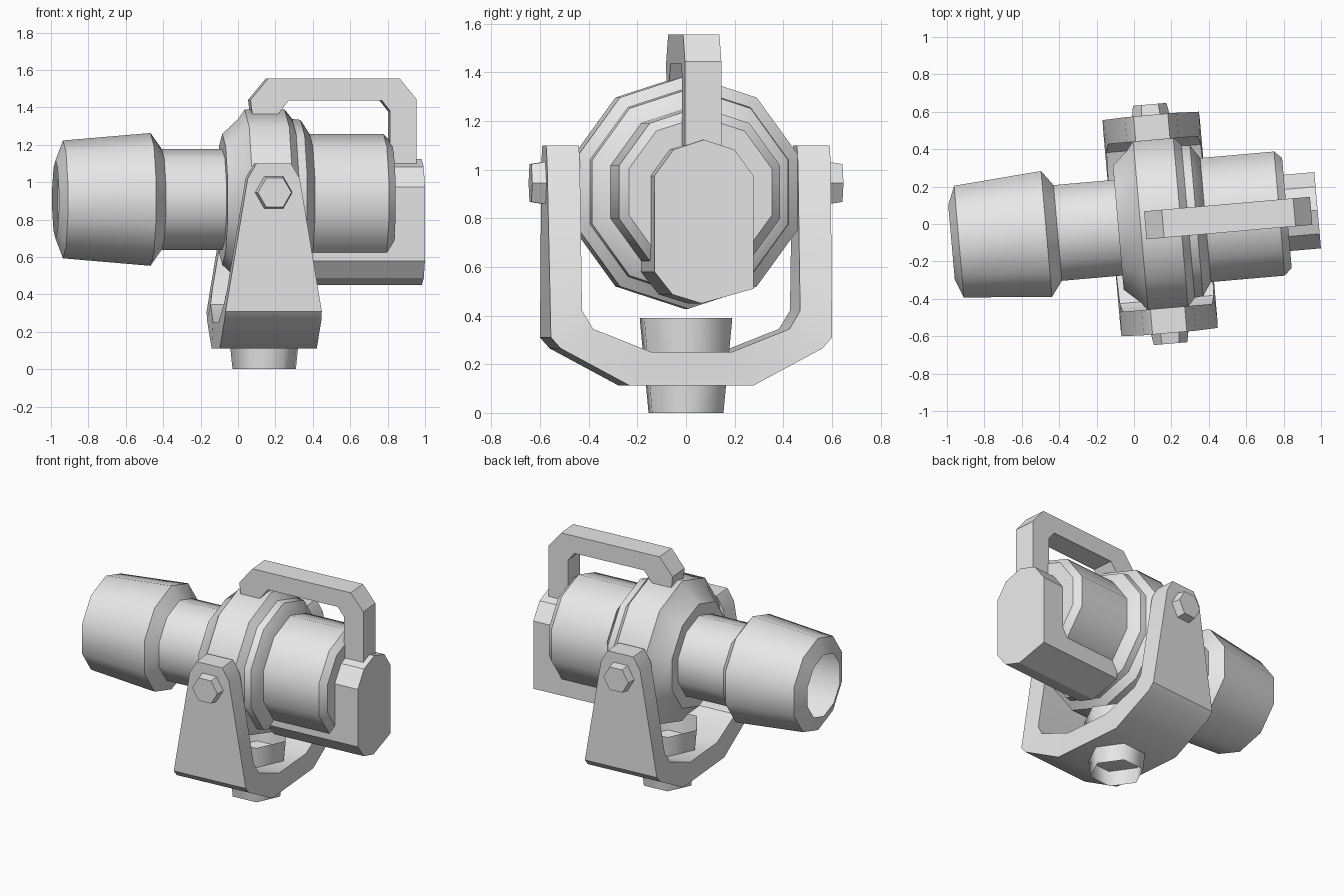
import bpy, bmesh
from math import sin, cos, pi, radians

cube = bpy.data.objects.get("Cube")
if cube:
    bpy.data.objects.remove(cube)

grey = bpy.data.materials.new("light_grey")
grey.use_nodes = True
grey.diffuse_color = (0.8, 0.8, 0.8, 1)
grey.node_tree.nodes["Principled BSDF"].inputs["Base Color"].default_value = (0.8, 0.8, 0.8, 1)

AXIS_Z = 0.908


def loft(name, rings, angle, cap_start=True, cap_end=True, loop=True):
    """Bridge a list of equal-length point rings into one object."""
    bm = bmesh.new()
    rows = [[bm.verts.new(p) for p in ring] for ring in rings]
    n = len(rows[0])
    for a, b in zip(rows, rows[1:]):
        for i in range(n if loop else n - 1):
            j = (i + 1) % n
            bm.faces.new((a[i], a[j], b[j], b[i]))
    if cap_start:
        bm.faces.new(rows[0])
    if cap_end:
        bm.faces.new(rows[-1])
    bmesh.ops.recalc_face_normals(bm, faces=bm.faces)
    mesh = bpy.data.meshes.new(name)
    bm.to_mesh(mesh)
    bm.free()
    ob = bpy.data.objects.new(name, mesh)
    bpy.context.collection.objects.link(ob)
    mesh.materials.append(grey)
    # The whole lamp is turned a little about its upright pivot
    ob.location.x = 0.14
    ob.rotation_euler.z = radians(5)
    bpy.ops.object.select_all(action='DESELECT')
    ob.select_set(True)
    bpy.context.view_layer.objects.active = ob
    bpy.ops.object.shade_smooth_by_angle(angle=radians(angle))
    return ob


def lathe_x(name, profile, **caps):
    """Ten-sided turned part along x from (x, radius) pairs."""
    turns = [2 * pi * i / 10 for i in range(10)]
    loft(name, [[(x, r * sin(t), AXIS_Z + r * cos(t)) for t in turns]
                for x, r in profile], 40, **caps)


# Open barrel, clamp ring and rear drum
lathe_x("barrel", [(-1.12, 0.21), (-1.08, 0.315), (-0.61, 0.355), (-0.55, 0.27), (-0.2, 0.27)],
        cap_start=False, cap_end=False)
lathe_x("clamp_ring", [(-0.225, 0.27), (-0.225, 0.35), (-0.14, 0.43), (-0.105, 0.48), (0.11, 0.48),
                       (0.15, 0.43), (0.195, 0.425), (0.25, 0.34)], cap_start=False)
lathe_x("drum", [(0.2, 0.35), (0.64, 0.35), (0.68, 0.31)], cap_start=False)

# Rear housing: rounded top, stretched bottom
top = [(0.215 * sin(t), AXIS_Z + 0.215 * cos(t)) for t in [radians(36 * k) for k in range(-2, 3)]]
outline = top + [(0.204, 0.51), (-0.01, 0.45), (-0.13, 0.487), (-0.204, 0.58)]
loft("rear_housing", [[(x, y, z) for y, z in outline] for x in (0.2, 0.845)], 30)

# Carrying handle
outer = [(-0.07, 1.36), (-0.08, 1.44), (0.015, 1.555), (0.72, 1.555), (0.81, 1.445), (0.81, 1.06)]
inner = [(0.67, 1.06), (0.67, 1.38), (0.625, 1.437), (0.125, 1.437), (0.065, 1.36)]
loft("handle", [[(x, y, z) for x, z in outer + inner] for y in (-0.075, 0.075)], 25)


# Yoke: a tapered U-shaped bracket
def half_width(z):
    if z > 1.02:
        return 0.14 - (z - 1.02) * 0.6
    return 0.26 - max(0, z - 0.3) * 0.167


def mirrored(half):
    return half + [(-y, z) for y, z in reversed(half)]


outside = mirrored([(0.585, 1.1), (0.585, 1.02), (0.58, 0.31), (0.54, 0.265), (0.255, 0.112)])
inside = mirrored([(0.45, 1.1), (0.45, 1.02), (0.45, 0.42), (0.405, 0.345), (0.165, 0.25)])
sections = []
for (yo, zo), (yi, zi) in zip(outside, inside):
    wo, wi = half_width(zo), half_width(zi)
    sections.append([(-wo, yo, zo), (wo, yo, zo), (wi, yi, zi), (-wi, yi, zi)])
loft("yoke", sections, 35)


# Hexagonal pivot bolts and mounting socket
def hexagon(r):
    return [(r * cos(k * pi / 3), r * sin(k * pi / 3)) for k in range(6)]


for side, name in ((-1, "front_bolt"), (1, "back_bolt")):
    loft(name, [[(x, side * y, 0.945 + z) for x, z in hexagon(r)]
                for y, r in ((0.5, 0.115), (0.642, 0.09))], 30)

loft("mounting_socket", [[(x, y, z) for x, y in hexagon(r)] for z, r in ((0, 0.17), (0.39, 0.21))],
     65, cap_start=False, cap_end=False)
